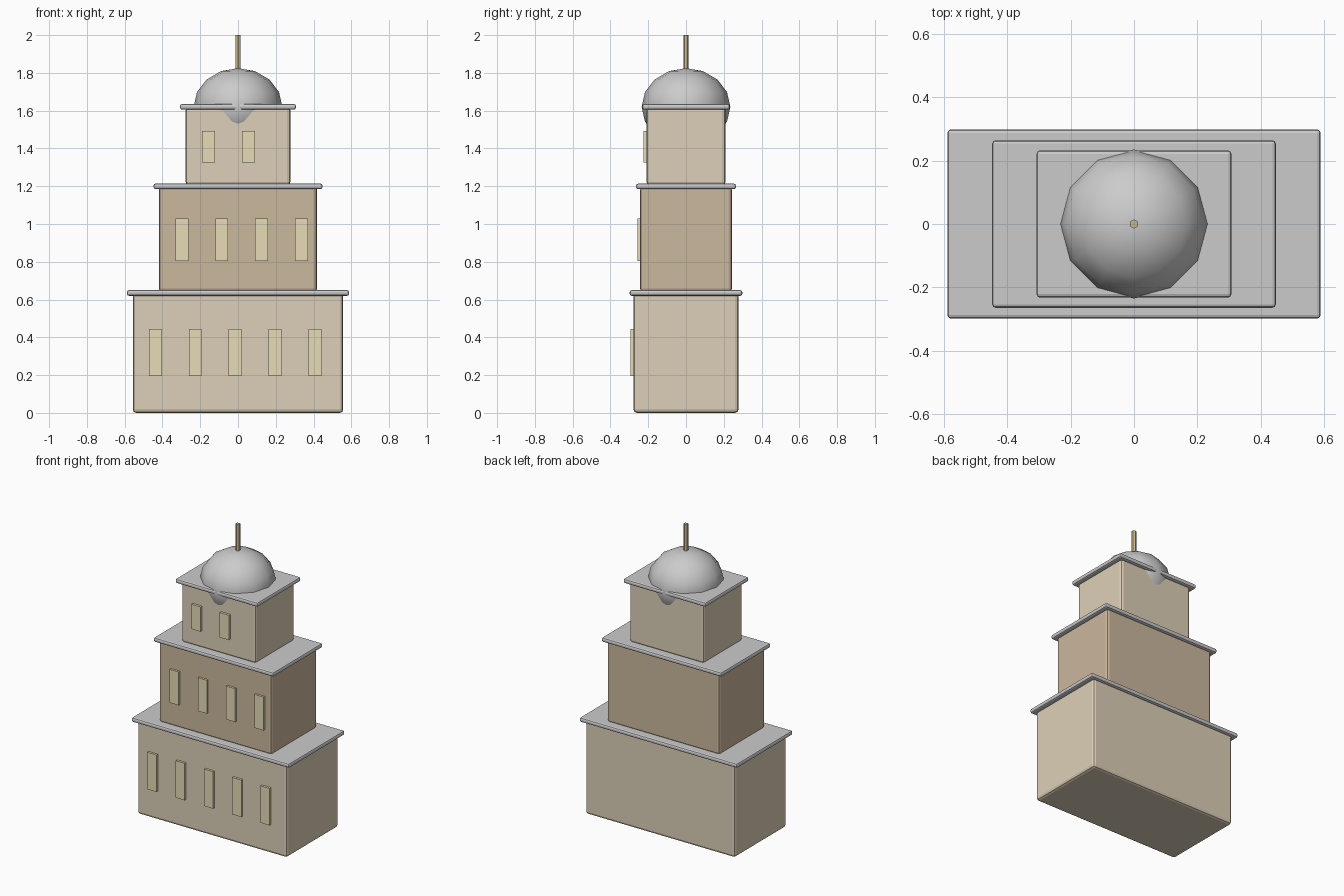
import bpy
import math

if "Cube" in bpy.data.objects:
    bpy.data.objects.remove(bpy.data.objects["Cube"])


def material(name, rgb):
    m = bpy.data.materials.new(name)
    m.diffuse_color = (*rgb, 1)
    m.use_nodes = True
    m.node_tree.nodes["Principled BSDF"].inputs["Base Color"].default_value = m.diffuse_color
    return m


STONE = material("stone", (0.72, 0.63, 0.48))
DARK_STONE = material("dark_stone", (0.60, 0.48, 0.34))
GLASS = material("window_glass", (0.80, 0.72, 0.47))
BRASS = material("brass", (0.60, 0.48, 0.27))


def box(name, x, y, z, bevel=0, mat=None):
    """Box from (min, max) ranges, with optional rounded edges."""
    ranges = (x, y, z)
    bpy.ops.mesh.primitive_cube_add(size=1, location=[(a + b) / 2 for a, b in ranges])
    ob = bpy.context.object
    ob.name = name
    ob.scale = [b - a for a, b in ranges]
    bpy.ops.object.transform_apply(location=False, rotation=False, scale=True)
    if mat:
        ob.data.materials.append(mat)
    if bevel:
        mod = ob.modifiers.new("bevel", 'BEVEL')
        mod.width = bevel
        mod.segments = 2
    return ob


# Tiers: half width, half depth, bottom, top, ledge half width, ledge half depth,
# material, window (first x, count, bottom, top, front y)
tiers = [
    ("lower", 0.557, 0.278, 0.0, 0.635, 0.588, 0.298, STONE, (-0.437, 5, 0.196, 0.445, -0.293)),
    ("middle", 0.419, 0.243, 0.64, 1.199, 0.447, 0.264, DARK_STONE, (-0.297, 4, 0.803, 1.028, -0.257)),
    ("upper", 0.277, 0.209, 1.205, 1.62, 0.307, 0.232, STONE, (-0.156, 2, 1.325, 1.492, -0.225)),
]
for name, w, d, z0, z1, lw, ld, mat, (wx, count, wz0, wz1, wy) in tiers:
    box(f"{name}_body", (-w, w), (-d, d), (z0, z1), 0.018, mat)
    box(f"{name}_ledge", (-lw, lw), (-ld, ld), (z1 - 0.015, z1 + 0.015), 0.011)
    for i in range(count):
        x = wx + 0.211 * i
        box(f"{name}_window_{i + 1}", (x - 0.034, x + 0.034), (wy, -d + 0.01),
            (wz0, wz1), 0, GLASS)

# Dome: flattened low-poly sphere centred on the top ledge
bpy.ops.mesh.primitive_uv_sphere_add(segments=12, ring_count=8, radius=0.235, location=(0, 0, 1.62))
dome = bpy.context.object
dome.name = "dome"
dome.scale.z = 0.205 / 0.235
bpy.ops.object.transform_apply(location=False, rotation=False, scale=True)
bpy.ops.object.shade_smooth_by_angle(angle=math.radians(40))

# Spire
bpy.ops.mesh.primitive_cylinder_add(vertices=6, radius=0.0145, depth=0.2, location=(0, 0, 1.9))
bpy.context.object.name = "spire"
bpy.context.object.data.materials.append(BRASS)
